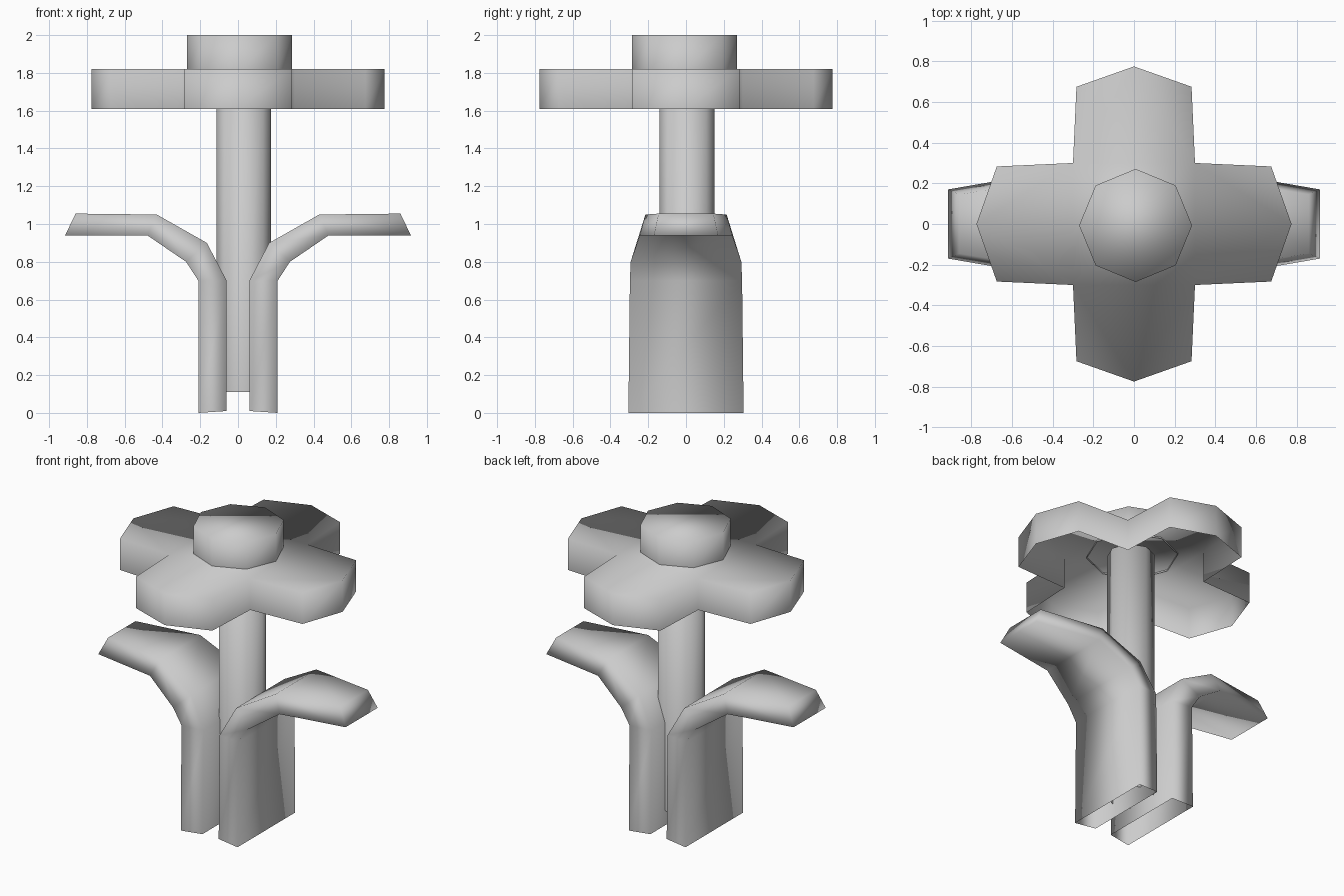
import bpy, bmesh, math

cube = bpy.data.objects.get("Cube")
if cube:
    bpy.data.objects.remove(cube, do_unlink=True)

grey = bpy.data.materials.new("plain grey")
grey.use_nodes = True
GREY = (0.6, 0.6, 0.6, 1)
grey.diffuse_color = GREY
grey.node_tree.nodes["Principled BSDF"].inputs["Base Color"].default_value = GREY


def finish(name, bm):
    """Turn a bmesh into a smooth shaded object."""
    for f in bm.faces:
        f.smooth = True
    mesh = bpy.data.meshes.new(name)
    bm.to_mesh(mesh)
    bm.free()
    mesh.materials.append(grey)
    obj = bpy.data.objects.new(name, mesh)
    bpy.context.collection.objects.link(obj)
    return obj


def loft(name, rings, close_end=True):
    """Join rings of points with quads; the first ring stays open."""
    bm = bmesh.new()
    loops = [[bm.verts.new(p) for p in ring] for ring in rings]
    for a, b in zip(loops, loops[1:]):
        for i in range(len(a)):
            j = (i + 1) % len(a)
            bm.faces.new((a[i], a[j], b[j], b[i]))
    if close_end:
        bm.faces.new(loops[-1])
    return finish(name, bm)


def prism(name, outline, bottom, top):
    return loft(name, [[(x, y, z) for x, y in outline] for z in (bottom, top)])


def octagon(cx, cy, r):
    return [(cx + r * math.cos(i * math.pi / 4), cy + r * math.sin(i * math.pi / 4))
            for i in range(8)]


# Flower head: one petal outline turned four times, hollow underneath
petal = [(0.3, -0.3), (0.675, -0.283), (0.775, 0), (0.675, 0.283)]
cross = []
for _ in range(4):
    cross += petal
    petal = [(-y, x) for x, y in petal]
prism("petals", cross, 1.61, 1.82)

# Centre of the flower and stem
prism("flower_centre", octagon(0.008, -0.007, 0.278), 1.81, 2.0)
prism("stem", octagon(0.03, 0.005, 0.145), 0.11, 1.8)

# Leaves: outer x, z, half width, then inner x, z, half width
sections = [
    (0.21, 0.0, 0.305, 0.06, 0.01, 0.29),
    (0.21, 0.7, 0.297, 0.06, 0.70, 0.28),
    (0.275, 0.8, 0.293, 0.165, 0.90, 0.255),
    (0.48, 0.94, 0.245, 0.43, 1.05, 0.215),
    (0.915, 0.94, 0.17, 0.86, 1.055, 0.145),
]
for name, side in (("left_leaf", 1), ("right_leaf", -1)):
    rings = []
    for ox, oz, ow, ix, iz, iw in sections:
        ring = [(side * ox, -ow, oz), (side * ox, ow, oz),
                (side * ix, iw, iz), (side * ix, -iw, iz)]
        rings.append(ring[::side])
    loft(name, rings)
